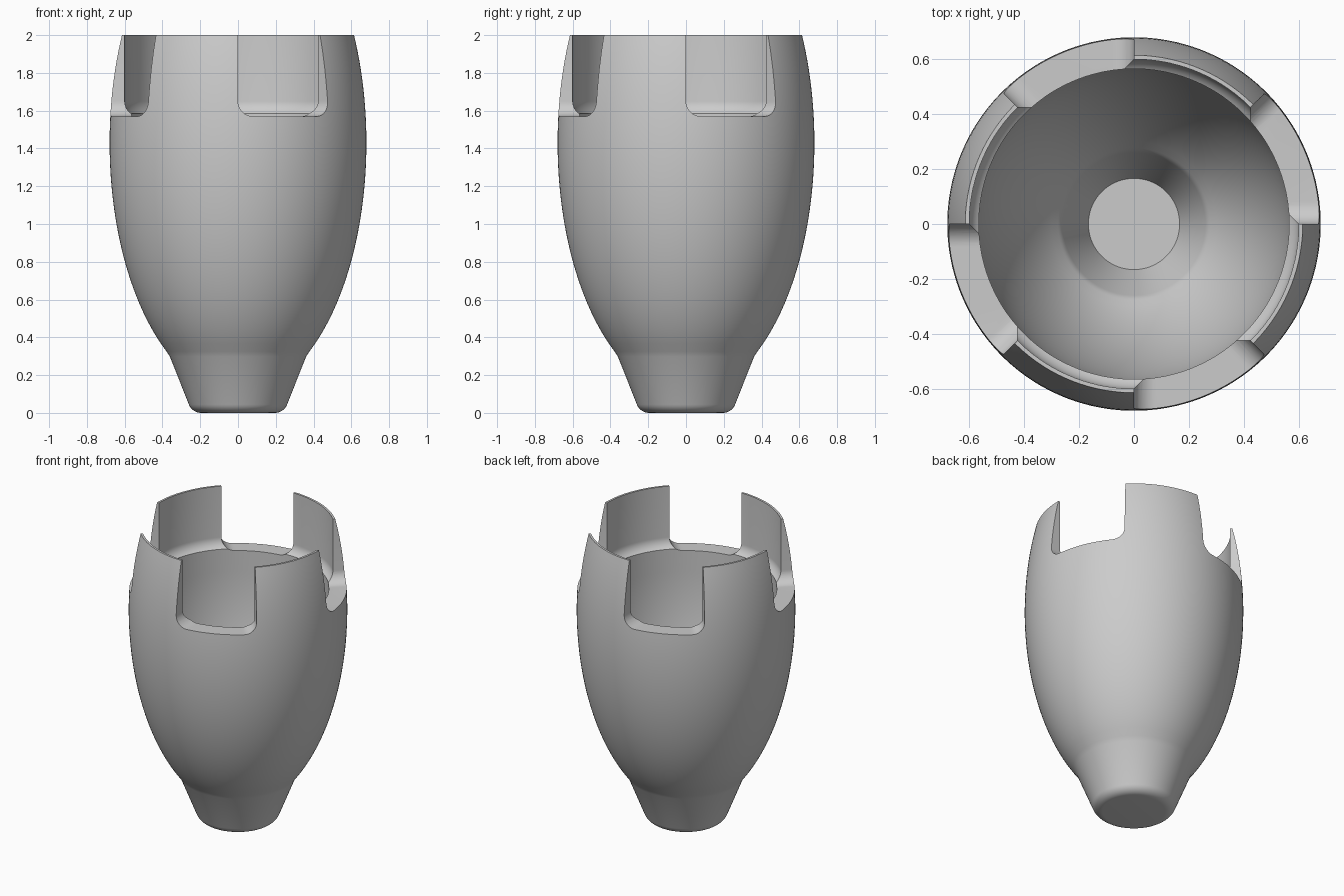
import bpy, bmesh
from math import sin, cos, pi, sqrt, radians, atan2
from mathutils import Matrix, Vector

cube = bpy.data.objects.get("Cube")
if cube:
    bpy.data.objects.remove(cube, do_unlink=True)

SEGMENTS = 128
WALL = 0.115                  # shell thickness
RADIUS, HALF, MID = 0.68, 1.33, 1.43   # elliptical side of the cup
NECK_Z, TOP_Z, FLOOR_Z, FILLET = 0.31, 2.0, 1.57, 0.08
LIP_R, BORE_R = 0.60, 0.565


def side(z):
    return RADIUS * sqrt(1 - ((z - MID) / HALF) ** 2)


def arc(cx, cz, r, start, end, steps):
    return [(cx + r * cos(start + (end - start) * i / steps),
             cz + r * sin(start + (end - start) * i / steps)) for i in range(steps + 1)]


def add_object(name, bm):
    bmesh.ops.recalc_face_normals(bm, faces=bm.faces[:])
    mesh = bpy.data.meshes.new(name)
    bm.to_mesh(mesh)
    bm.free()
    obj = bpy.data.objects.new(name, mesh)
    bpy.context.collection.objects.link(obj)
    return obj


def lathe(name, profile):
    bm = bmesh.new()
    turn = Matrix.Rotation(pi / SEGMENTS, 3, 'Z')
    verts = [bm.verts.new(turn @ Vector((r, 0, z))) for r, z in profile]
    edges = [bm.edges.new(pair) for pair in zip(verts, verts[1:])]
    bmesh.ops.spin(bm, geom=verts + edges, cent=(0, 0, 0), axis=(0, 0, 1),
                   angle=2 * pi, steps=SEGMENTS, use_duplicate=False)
    bmesh.ops.remove_doubles(bm, verts=bm.verts[:], dist=0.0005)
    return add_object(name, bm)


# Outer skin: rounded foot, conical neck, elliptical side
neck_r = side(NECK_Z)
slope = atan2(-0.36, 0.93)
outer = [(0, 0)] + arc(0.195, 0.07, 0.07, -pi / 2, slope, 8)
outer += [(neck_r - 0.006, NECK_Z - 0.012)]
outer += [(side(z), z) for z in
          (NECK_Z + 0.015 + (TOP_Z - NECK_Z - 0.015) * i / 40 for i in range(41))]

# Inner skin, from the lip down: thin collar, filleted ledge, offset bore, funnel
inner = [(LIP_R, TOP_Z)]
ledge_r, ledge_z = LIP_R - FILLET, FLOOR_Z + FILLET
inner += [p for p in arc(ledge_r, ledge_z, FILLET, 0, -pi / 2, 16) if p[0] > BORE_R + 0.002]
inner += [(BORE_R, ledge_z - sqrt(FILLET ** 2 - (BORE_R - ledge_r) ** 2))]
for i in range(33):
    z = MID + (NECK_Z - MID) * i / 32
    r = side(z)
    n = Vector((r / RADIUS ** 2, (z - MID) / HALF ** 2)).normalized()
    inner.append((r - WALL * n.x, z - WALL * n.y))
inner += arc(neck_r, NECK_Z, WALL, atan2(0.62, -0.785), atan2(0.36, -0.93), 4)[1:]
inner += [(0.166, WALL), (0, WALL)]

cup = lathe("notched_cup", outer + inner)

# Four wedge cutters with rounded lower corners
bm = bmesh.new()
for k in range(4):
    a, b = radians(90 * k), radians(90 * k + 45)
    corners = [(0.45, a), (0.85, a), (0.85, b), (0.45, b)]
    low, high = [[bm.verts.new((r * cos(t), r * sin(t), z)) for r, t in corners]
                 for z in (FLOOR_Z, TOP_Z + 0.2)]
    bm.faces.new(low[::-1])
    bm.faces.new(high)
    for i in range(4):
        j = (i + 1) % 4
        bm.faces.new((low[i], low[j], high[j], high[i]))
    radial = [bm.edges.get((low[0], low[1])), bm.edges.get((low[2], low[3]))]
    bmesh.ops.bevel(bm, geom=radial, offset=FILLET, segments=10, profile=0.5,
                    affect='EDGES')
cutter = add_object("notch_cutter", bm)
cutter.hide_render = True

# Cut the notches
bpy.context.view_layer.objects.active = cup
cut = cup.modifiers.new("notches", 'BOOLEAN')
cut.operation = 'DIFFERENCE'
cut.solver = 'EXACT'
cut.object = cutter
bpy.ops.object.modifier_apply(modifier=cut.name)
bpy.data.objects.remove(cutter, do_unlink=True)

# Plain grey finish
grey = bpy.data.materials.new("light_grey")
grey.use_nodes = True
colour = (0.6, 0.6, 0.6, 1)
grey.diffuse_color = colour
grey.node_tree.nodes["Principled BSDF"].inputs["Base Color"].default_value = colour
cup.data.materials.clear()
cup.data.materials.append(grey)

bpy.ops.object.select_all(action='DESELECT')
cup.select_set(True)
bpy.ops.object.shade_smooth_by_angle(angle=radians(30))
